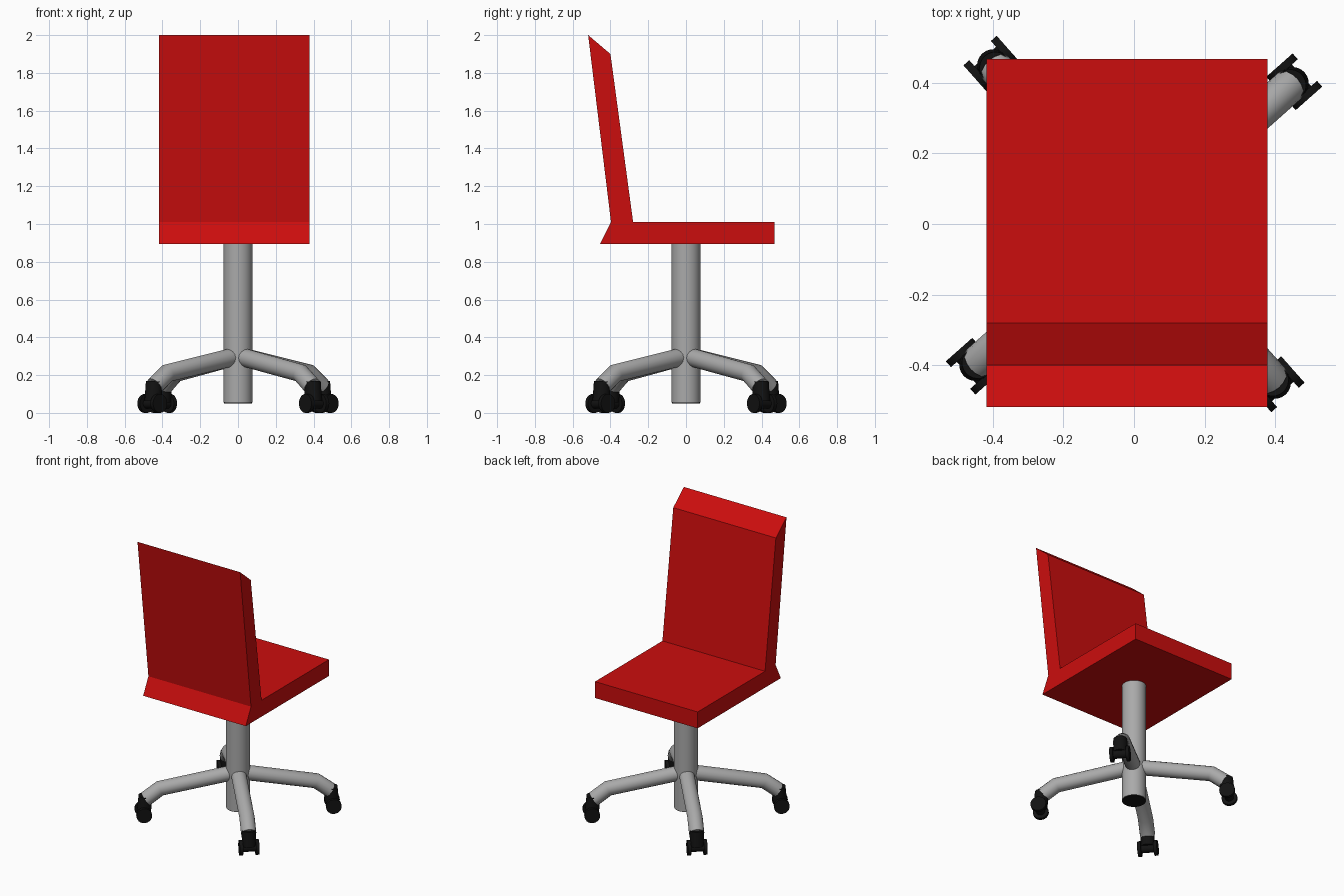
import bpy, bmesh, math
from mathutils import Vector, Matrix

if "Cube" in bpy.data.objects:
    bpy.data.objects.remove(bpy.data.objects["Cube"])


def material(name, rgb):
    m = bpy.data.materials.new(name)
    m.diffuse_color = (*rgb, 1)
    m.use_nodes = True
    m.node_tree.nodes["Principled BSDF"].inputs["Base Color"].default_value = m.diffuse_color
    return m


RED = material("red", (0.6, 0.004, 0.004))
GREY = material("grey", (0.4, 0.4, 0.4))
BLACK = material("black", (0.006, 0.006, 0.006))


def add(name, mesh, mat):
    ob = bpy.data.objects.new(name, mesh)
    bpy.context.collection.objects.link(ob)
    mesh.materials.append(mat)
    return ob


def rod(name, a, b, r, mat, sides=24):
    """Capped cylinder between two points."""
    a, b = Vector(a), Vector(b)
    d = b - a
    rot = d.to_track_quat('Z', 'Y').to_matrix().to_4x4()
    bm = bmesh.new()
    bmesh.ops.create_cone(bm, cap_ends=True, segments=sides, radius1=r, radius2=r,
                          depth=d.length, matrix=Matrix.Translation((a + b) / 2) @ rot)
    me = bpy.data.meshes.new(name)
    bm.to_mesh(me)
    bm.free()
    ob = add(name, me, mat)
    for p in me.polygons:
        p.use_smooth = len(p.vertices) == 4
    me.set_sharp_from_angle(angle=math.radians(40))
    return ob


# Seat and backrest: one side profile (y, z) extruded across x
profile = [(-0.455, 0.895), (0.468, 0.895), (0.468, 1.01), (-0.28, 1.01),
           (-0.40, 1.90), (-0.518, 2.0), (-0.397, 1.01)]
bm = bmesh.new()
face = bm.faces.new([bm.verts.new((-0.418, y, z)) for y, z in profile])
side = bmesh.ops.extrude_face_region(bm, geom=[face])
bmesh.ops.translate(bm, vec=(0.797, 0, 0),
                    verts=[v for v in side['geom'] if isinstance(v, bmesh.types.BMVert)])
bmesh.ops.recalc_face_normals(bm, faces=bm.faces)
seat = bpy.data.meshes.new("seat_and_backrest")
bm.to_mesh(seat)
bm.free()
add("seat_and_backrest", seat, RED)

# Centre column with a dark underside
rod("column", (0, 0, 0.055), (0, 0, 0.9), 0.077, GREY, 32)
rod("column_foot", (0, 0, 0.051), (0, 0, 0.056), 0.074, BLACK, 32)

# Four legs with twin-wheel castors, turned about the column
for i in range(4):
    turn = Matrix.Rotation(math.radians(41.6 + 90 * i), 4, 'Z')

    def at(r, t, z):
        return turn @ Vector((r, t, z))

    # bent leg tube
    cu = bpy.data.curves.new("leg", 'CURVE')
    cu.dimensions = '3D'
    cu.bevel_depth = 0.049
    cu.bevel_resolution = 6
    cu.use_fill_caps = True
    path = [(0, 0, 0.302), (0.5, 0, 0.21), (0.59, 0, 0.142)]
    sp = cu.splines.new('POLY')
    sp.points.add(len(path) - 1)
    for p, co in zip(sp.points, path):
        p.co = (*at(*co), 1)
    sp.use_smooth = True
    add(f"leg_{i}", cu, GREY)

    # castor
    rod(f"castor_stem_{i}", at(0.592, 0, 0.165), at(0.602, 0, 0.06), 0.045, BLACK)
    rod(f"castor_axle_{i}", at(0.607, -0.05, 0.05), at(0.607, 0.05, 0.05), 0.028, BLACK)
    for s in (-1, 1):
        rod(f"castor_wheel_{i}_{s}", at(0.607, s * 0.041, 0.05),
            at(0.607, s * 0.063, 0.05), 0.05, BLACK)
